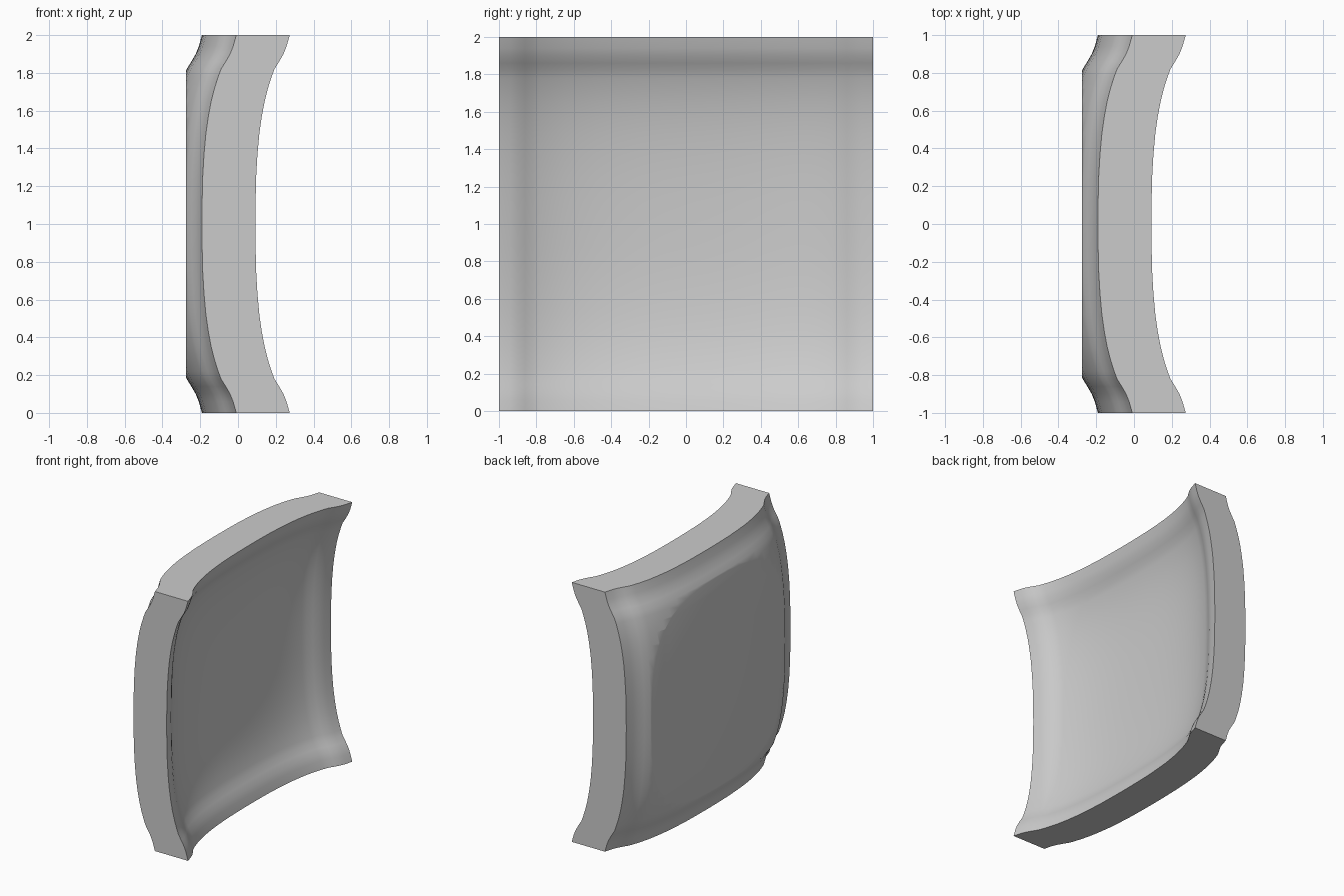
import bpy, bmesh
from mathutils import Vector

if "Cube" in bpy.data.objects:
    bpy.data.objects.remove(bpy.data.objects["Cube"], do_unlink=True)

# Half profile of the dish: distance from the middle, rise of the rim
HALF = [(0, 0), (.12, .001), (.25, .004), (.37, .011), (.48, .021), (.57, .034),
        (.65, .049), (.72, .067), (.78, .086), (.82, .101), (.86, .126),
        (.9, .149), (.94, .165), (1, .182)]
PROFILE = [(-t, h) for t, h in HALF[:0:-1]] + HALF
CENTRE_X, THICKNESS, BACK_X = -.09, .283, -.275

# Material
grey = bpy.data.materials.new("plain grey")
grey.use_nodes = True
grey.diffuse_color = (.6, .6, .6, 1)
grey.node_tree.nodes["Principled BSDF"].inputs["Base Color"].default_value = (.6, .6, .6, 1)

# Dished front sheet: the profile swept along itself
bm = bmesh.new()
rows = [[bm.verts.new((CENTRE_X + hy + hz, y, z + 1)) for y, hy in PROFILE]
        for z, hz in PROFILE]
for low, high in zip(rows, rows[1:]):
    for i in range(len(PROFILE) - 1):
        bm.faces.new((low[i], low[i + 1], high[i + 1], high[i]))

# Thicken straight backwards
sheet = bm.faces[:]
extruded = bmesh.ops.extrude_face_region(bm, geom=sheet, use_keep_orig=True)
new_verts = [g for g in extruded["geom"] if isinstance(g, bmesh.types.BMVert)]
bmesh.ops.translate(bm, verts=new_verts, vec=(-THICKNESS, 0, 0))

# Slice the bulging back off flat and cap it
cut = bmesh.ops.bisect_plane(bm, geom=bm.verts[:] + bm.edges[:] + bm.faces[:],
                             plane_co=Vector((BACK_X, 0, 0)), plane_no=Vector((-1, 0, 0)),
                             clear_outer=True)
rim = [g for g in cut["geom_cut"] if isinstance(g, bmesh.types.BMEdge)]
bmesh.ops.contextual_create(bm, geom=rim)
bmesh.ops.recalc_face_normals(bm, faces=bm.faces[:])

mesh = bpy.data.meshes.new("dished_panel")
bm.to_mesh(mesh)
bm.free()
mesh.materials.append(grey)
panel = bpy.data.objects.new("dished_panel", mesh)
bpy.context.collection.objects.link(panel)

# Smooth dish, crisp rim
bpy.ops.object.select_all(action="DESELECT")
panel.select_set(True)
bpy.context.view_layer.objects.active = panel
bpy.ops.object.shade_smooth_by_angle(angle=.45)
